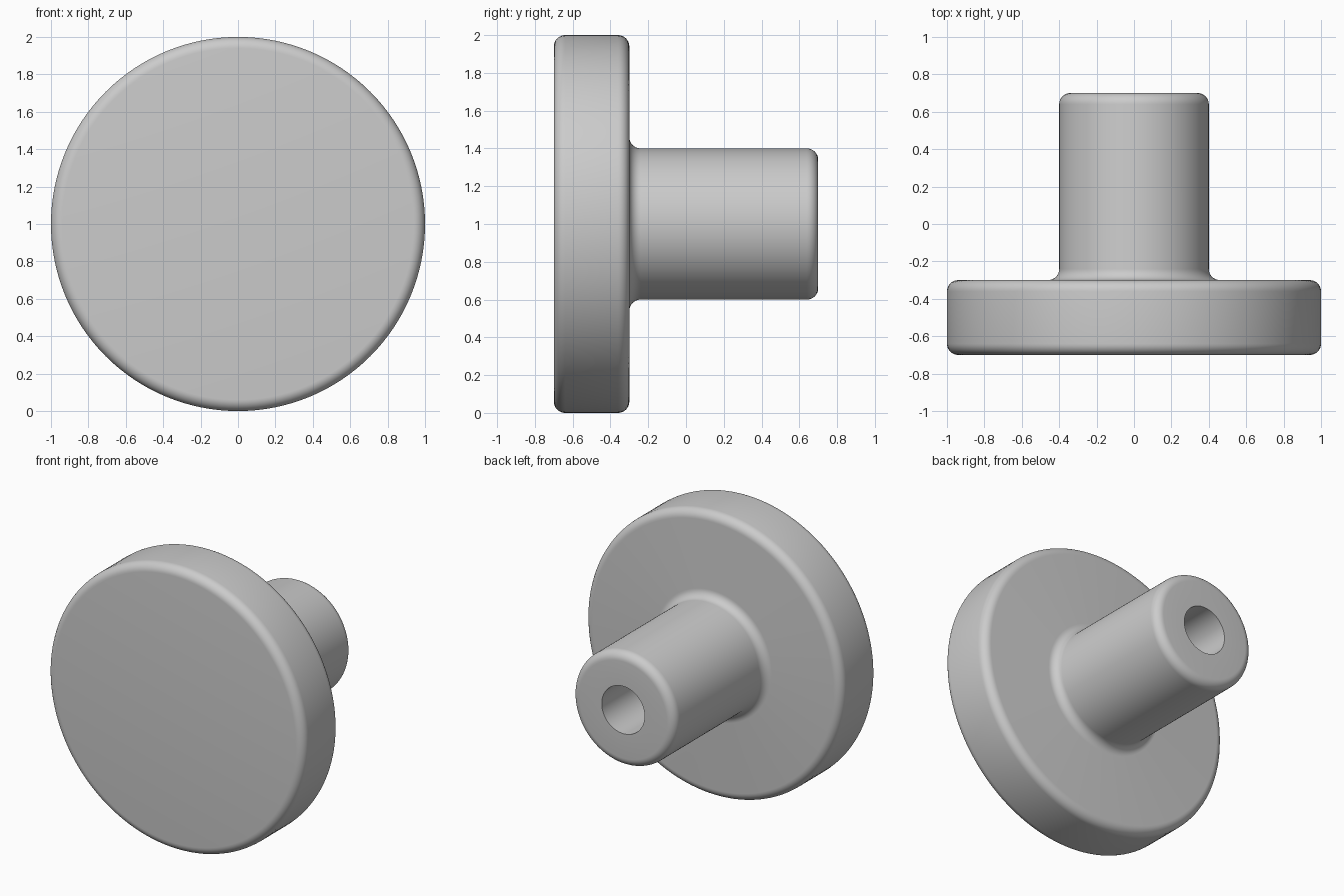
import bpy, bmesh, math
from mathutils import Matrix, Vector

if "Cube" in bpy.data.objects:
    bpy.data.objects.remove(bpy.data.objects["Cube"])

# Main dimensions
R_DISC, R_STEM, R_BORE = 1.0, 0.4, 0.167
FRONT, BACK, END = -0.7, -0.3, 0.7
FILLET, BORE_DEPTH = 0.06, 0.8
SEGMENTS = 128


def arc(r, y, start, end, steps=8):
    """Quarter-round profile points (radius, y) about a fillet centre."""
    return [(r + FILLET * math.cos(math.radians(start + (end - start) * i / steps)),
             y + FILLET * math.sin(math.radians(start + (end - start) * i / steps)))
            for i in range(steps + 1)]


# Half profile: front face, disc rim, neck fillet, stem, blind bore
profile = [(0, FRONT)]
profile += arc(R_DISC - FILLET, FRONT + FILLET, -90, 0)
profile += arc(R_DISC - FILLET, BACK - FILLET, 0, 90)
profile += arc(R_STEM + FILLET, BACK + FILLET, 270, 180)
profile += arc(R_STEM - FILLET, END - FILLET, 0, 90)
profile += [(R_BORE, END), (R_BORE, END - BORE_DEPTH), (0, END - BORE_DEPTH)]

# Spin the profile about the y axis
bm = bmesh.new()
verts = [bm.verts.new((r, y, 0)) for r, y in profile]
edges = [bm.edges.new(pair) for pair in zip(verts, verts[1:])]
bmesh.ops.spin(bm, geom=verts + edges, cent=(0, 0, 0), axis=(0, 1, 0),
               angle=math.tau, steps=SEGMENTS, use_duplicate=False)
bmesh.ops.remove_doubles(bm, verts=bm.verts, dist=1e-4)
bmesh.ops.recalc_face_normals(bm, faces=bm.faces)
bmesh.ops.transform(bm, matrix=Matrix.Translation(Vector((0, 0, R_DISC))), verts=bm.verts)

mesh = bpy.data.meshes.new("knob")
bm.to_mesh(mesh)
bm.free()

knob = bpy.data.objects.new("knob", mesh)
bpy.context.collection.objects.link(knob)
grey = bpy.data.materials.new("light grey")
grey.diffuse_color = (0.6, 0.6, 0.6, 1)
grey.use_nodes = True
grey.node_tree.nodes["Principled BSDF"].inputs["Base Color"].default_value = grey.diffuse_color
mesh.materials.append(grey)

# Smooth rounds, crisp bore edges
bpy.context.view_layer.objects.active = knob
knob.select_set(True)
bpy.ops.object.shade_smooth_by_angle(angle=math.radians(30))
